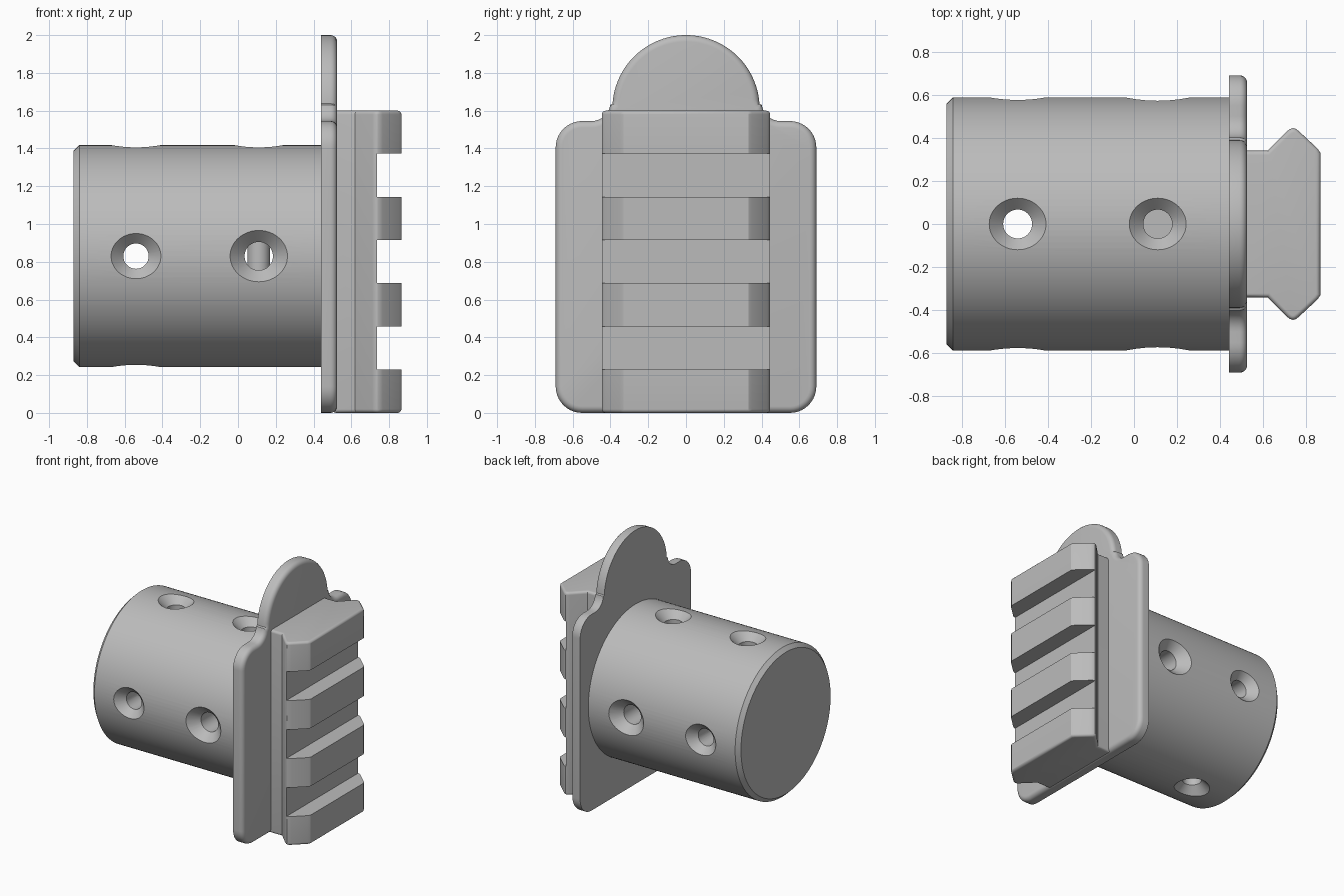
import bpy, bmesh
from math import sin, cos, pi, radians
from mathutils import Matrix, Vector

if "Cube" in bpy.data.objects:
    bpy.data.objects.remove(bpy.data.objects["Cube"])

grey = bpy.data.materials.new("plain grey")
grey.use_nodes = True
colour = (0.5, 0.5, 0.5, 1)
grey.diffuse_color = colour
grey.node_tree.nodes["Principled BSDF"].inputs["Base Color"].default_value = colour

AXIS_Z = 0.83
RADIUS = 0.588
TO_X = Matrix.Rotation(radians(90), 4, "Y")
TO_Y = Matrix.Rotation(radians(90), 4, "X")
UPSIDE_DOWN = Matrix.Rotation(pi, 4, "X")


def finish(name, bm):
    bmesh.ops.recalc_face_normals(bm, faces=bm.faces)
    mesh = bpy.data.meshes.new(name)
    bm.to_mesh(mesh)
    bm.free()
    mesh.materials.append(grey)
    ob = bpy.data.objects.new(name, mesh)
    bpy.context.collection.objects.link(ob)
    return ob


def lathe(name, profile, turn, centre, steps=64):
    """Spin (radius, height) points about z, then turn and place the solid."""
    bm = bmesh.new()
    verts = [bm.verts.new((r, 0, h)) for r, h in profile]
    edges = [bm.edges.new(pair) for pair in zip(verts, verts[1:])]
    bmesh.ops.spin(bm, geom=verts + edges, cent=(0, 0, 0), axis=(0, 0, 1),
                   angle=2 * pi, steps=steps)
    bmesh.ops.remove_doubles(bm, verts=bm.verts, dist=1e-5)
    bm.transform(Matrix.Translation(centre) @ turn)
    return finish(name, bm)


def prism(points, push):
    bm = bmesh.new()
    face = bm.faces.new([bm.verts.new(p) for p in points])
    moved = bmesh.ops.extrude_face_region(bm, geom=[face], use_keep_orig=True)
    new = [v for v in moved["geom"] if isinstance(v, bmesh.types.BMVert)]
    bmesh.ops.translate(bm, verts=new, vec=push)
    bmesh.ops.recalc_face_normals(bm, faces=bm.faces)
    return bm


def round_rim(bm, test, size):
    edges = [e for e in bm.edges if all(test(v.co) for v in e.verts)]
    bmesh.ops.bevel(bm, geom=edges, offset=size, segments=5, profile=0.5, affect="EDGES")


def arc(cy, cz, r, start, end, steps=10):
    turns = [radians(start + (end - start) * i / steps) for i in range(steps + 1)]
    return [(cy + r * cos(a), cz + r * sin(a)) for a in turns]


def cut(ob, cutter):
    cutter.hide_render = True
    mod = ob.modifiers.new("cut", "BOOLEAN")
    mod.object = cutter
    mod.solver = "EXACT"
    bpy.context.view_layer.objects.active = ob
    bpy.ops.object.modifier_apply(modifier=mod.name)
    bpy.data.objects.remove(cutter)


def smooth(ob):
    bpy.ops.object.select_all(action="DESELECT")
    ob.select_set(True)
    bpy.context.view_layer.objects.active = ob
    bpy.ops.object.shade_smooth_by_angle(angle=radians(30))


# Round plug with a chamfered end
plug = lathe("plug", [(0, -0.87), (RADIUS - 0.03, -0.87), (RADIUS, -0.84),
                      (RADIUS, 0.46), (0, 0.46)], TO_X, (0, 0, AXIS_Z), 128)


def hole(turn, x, sink, bore, floor=None):
    """Countersunk drill; floor makes it blind, otherwise it goes right through."""
    flare = [(bore, RADIUS - sink + bore), (sink + 0.06, RADIUS + 0.06), (0, RADIUS + 0.06)]
    if floor is None:
        profile = [(r, -h) for r, h in reversed(flare)] + flare
    else:
        profile = [(0, floor), (bore, floor)] + flare
    cut(plug, lathe("drill", profile, turn, (x, 0, AXIS_Z)))


# Countersunk holes: crossing pair near the end, pinned pair near the plate
hole(TO_Y, -0.54, 0.132, 0.067)
hole(Matrix(), -0.54, 0.132, 0.067)
hole(TO_Y, 0.11, 0.152, 0.075)
for turn in (Matrix(), UPSIDE_DOWN):
    hole(turn, 0.11, 0.132, 0.067, 0.2)
smooth(plug)

# Pin standing across the wider hole
pin = lathe("cross_pin", [(0, -0.15), (0.06, -0.15), (0.06, 0.15), (0, 0.15)],
            Matrix(), (0.11, 0, AXIS_Z), 32)
smooth(pin)

# Plate with rounded corners and a domed tab on top
half = (arc(0.55, 0.14, 0.14, -90, 0) + arc(0.55, 1.405, 0.14, 0, 90)
        + arc(0.50, 1.645, 0.1, 270, 188, 8) + arc(0, 1.61, 0.39, 4, 90, 24))
outline = half + [(-y, z) for y, z in reversed(half[:-1])]
bm = prism([(0.44, y, z) for y, z in outline], Vector((0.085, 0, 0)))
round_rim(bm, lambda co: co.x > 0.5, 0.035)
plate = finish("back_plate", bm)
smooth(plate)

# Accessory rail: arrow-shaped section with softened tips and ends
side = [(0.5, 0.34), (0.62, 0.34), (0.71, 0.43), (0.724, 0.441), (0.738, 0.445),
        (0.752, 0.441), (0.766, 0.43), (0.852, 0.35), (0.865, 0.33)]
section = side + [(x, -y) for x, y in reversed(side)]
bm = prism([(x, y, 0) for x, y in section], Vector((0, 0, 1.6)))
for end in (0, 1.6):
    round_rim(bm, lambda co: abs(co.z - end) < 1e-4, 0.02)
rail = finish("rail", bm)

# Three cross slots between the four rail teeth
for i in range(3):
    z = 0.23 + i * 0.457
    corners = [(0.736, -0.6, z), (1, -0.6, z), (1, 0.6, z), (0.736, 0.6, z)]
    cut(rail, finish("slot", prism(corners, Vector((0, 0, 0.228)))))
smooth(rail)
